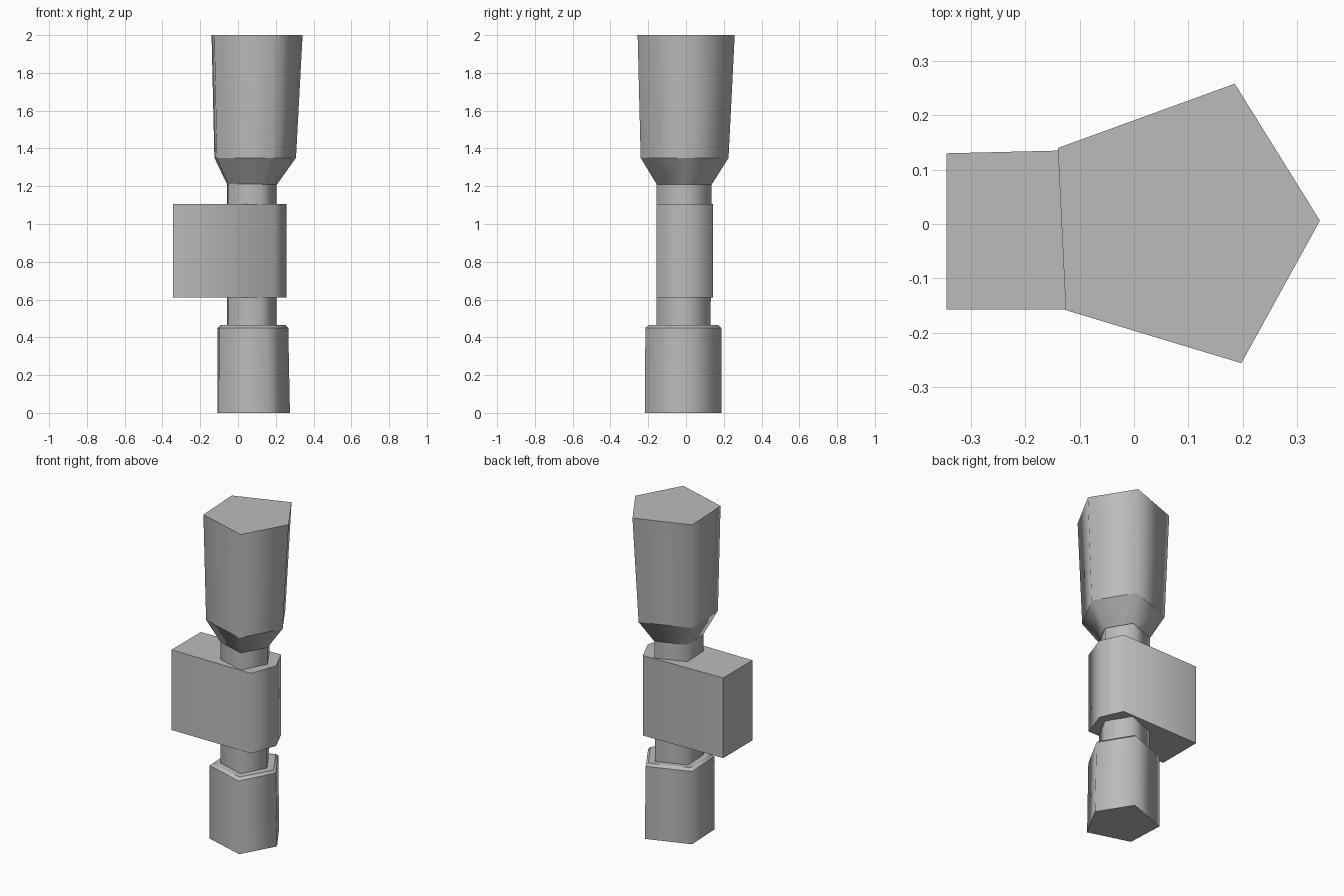
import bpy, bmesh, math

cube = bpy.data.objects.get("Cube")
if cube:
    bpy.data.objects.remove(cube, do_unlink=True)

# Single flat grey
grey = bpy.data.materials.new("plain_grey")
grey.use_nodes = True
grey.diffuse_color = (0.5, 0.5, 0.5, 1)
grey.node_tree.nodes["Principled BSDF"].inputs["Base Color"].default_value = grey.diffuse_color

# Slightly irregular five-sided section, as fractions of its bounding box
PENTAGON = [(0.03, 0.19), (0.7, 0.0), (1.0, 0.51), (0.675, 1.0), (0.0, 0.77)]


def section(z, x0, x1, y0, y1):
    return [(x0 + u * (x1 - x0), y0 + v * (y1 - y0), z) for u, v in PENTAGON]


def loft(name, sections):
    """Join stacked sections into a closed solid, smooth around its sides."""
    bm = bmesh.new()
    rings = [[bm.verts.new(p) for p in s] for s in sections]
    n = len(rings[0])
    for low, high in zip(rings, rings[1:]):
        for i in range(n):
            j = (i + 1) % n
            bm.faces.new((low[i], low[j], high[j], high[i]))
    bm.faces.new(rings[0][::-1])
    bm.faces.new(rings[-1])
    bmesh.ops.recalc_face_normals(bm, faces=bm.faces)
    for f in bm.faces:
        f.smooth = True
    # Rims and square corners stay crisp
    for e in bm.edges:
        level = abs(e.verts[0].co.z - e.verts[1].co.z) < 0.01
        e.smooth = not level and e.calc_face_angle() < math.radians(82)
    mesh = bpy.data.meshes.new(name)
    bm.to_mesh(mesh)
    bm.free()
    mesh.materials.append(grey)
    obj = bpy.data.objects.new(name, mesh)
    bpy.context.collection.objects.link(obj)
    return obj


# Bottom cap with a shallow bevelled shoulder
loft("base", [section(0.0, -0.108, 0.275, -0.218, 0.187),
              section(0.45, -0.108, 0.266, -0.215, 0.187),
              section(0.465, -0.09, 0.25, -0.197, 0.17)])

# Narrow shaft running through the block
loft("shaft", [section(0.46, -0.058, 0.205, -0.155, 0.13),
               section(1.22, -0.058, 0.205, -0.155, 0.136)])

# Flared head
loft("head", [section(1.21, -0.058, 0.207, -0.155, 0.137),
              section(1.35, -0.125, 0.307, -0.24, 0.225),
              section(2.0, -0.14, 0.342, -0.256, 0.258)])

# Side block with a pointed end
outline = [(-0.345, -0.157), (0.2, -0.157), (0.257, 0.005), (0.195, 0.143), (-0.345, 0.13)]
loft("side_block", [[(x, y, z) for x, y in outline] for z in (0.61, 1.105)])
